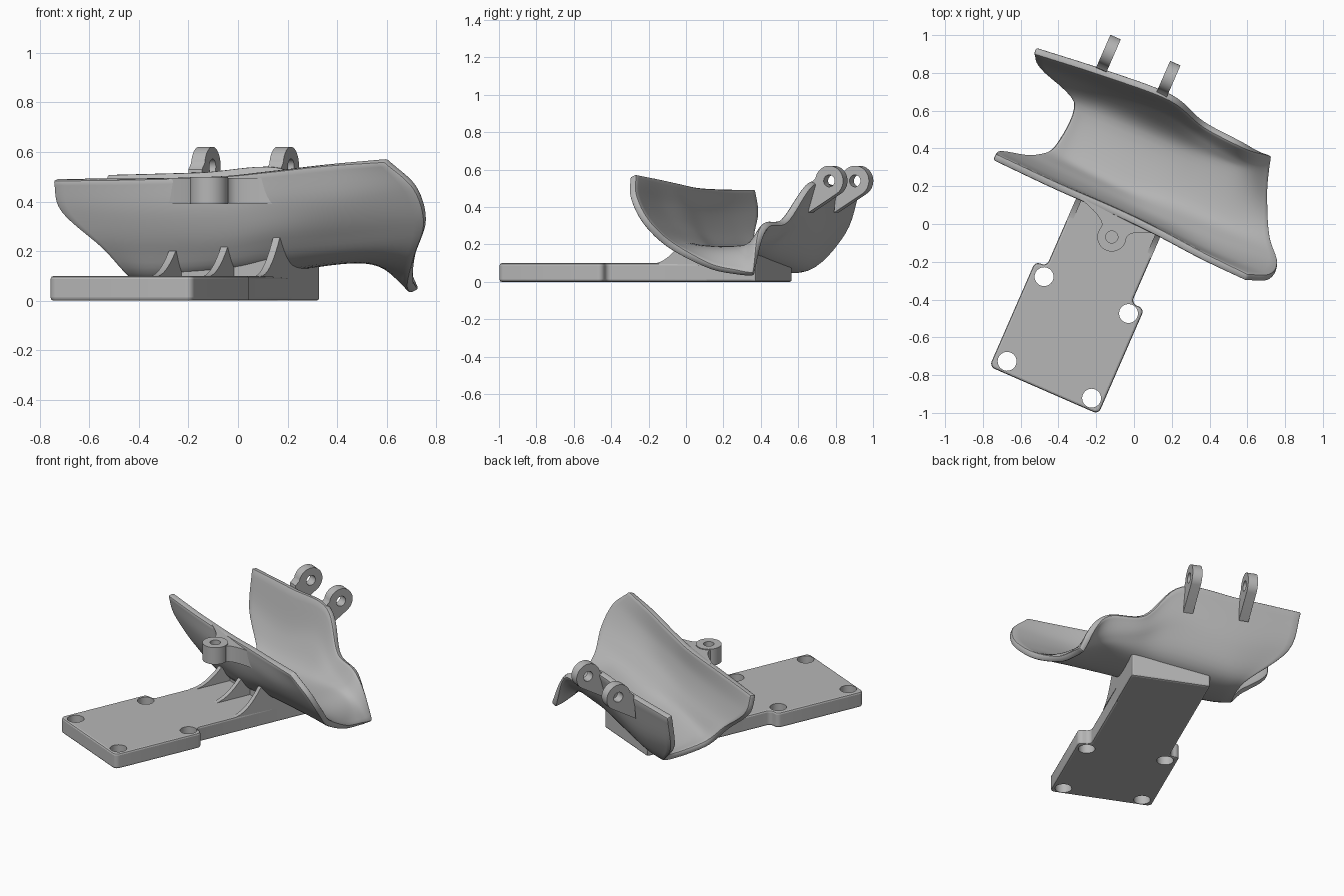
import bpy, bmesh, math
from mathutils import Vector, Matrix
from mathutils.bvhtree import BVHTree

cube = bpy.data.objects.get("Cube")
if cube:
    bpy.data.objects.remove(cube)

GREY = (0.47, 0.47, 0.47, 1)
grey = bpy.data.materials.new("light_grey")
grey.use_nodes = True
grey.diffuse_color = GREY
grey.node_tree.nodes["Principled BSDF"].inputs["Base Color"].default_value = GREY

# Parts are laid out square to the base plate, then turned into place
TURN = Matrix.Rotation(math.radians(-23.57), 4, "Z")


def finish(name, bm):
    bmesh.ops.transform(bm, matrix=TURN, verts=bm.verts)
    mesh = bpy.data.meshes.new(name)
    bm.to_mesh(mesh)
    bm.free()
    mesh.materials.append(grey)
    obj = bpy.data.objects.new(name, mesh)
    bpy.context.collection.objects.link(obj)
    return obj


def activate(obj):
    bpy.ops.object.select_all(action="DESELECT")
    obj.select_set(True)
    bpy.context.view_layer.objects.active = obj


def modify(obj, kind, **settings):
    activate(obj)
    mod = obj.modifiers.new(kind.lower(), kind)
    for key, value in settings.items():
        setattr(mod, key, value)
    bpy.ops.object.modifier_apply(modifier=mod.name)


def soften(obj, width):
    modify(obj, "BEVEL", width=width, segments=2, limit_method="ANGLE",
           angle_limit=math.radians(45))


def smooth(obj, angle=35):
    activate(obj)
    bpy.ops.object.shade_smooth_by_angle(angle=math.radians(angle))


def flat(a, b, c):
    return Vector((a, b, c))


def upright(a, b, c):
    return Vector((c, a, b))


def prism(name, outline, low, high, place=flat, corner=0):
    """Extrude an outline; optionally round the free corners at the front."""
    bm = bmesh.new()
    rings = [[bm.verts.new(place(a, b, c)) for a, b in outline] for c in (low, high)]
    bm.faces.new(rings[0])
    bm.faces.new(rings[1])
    n = len(outline)
    for i in range(n):
        k = (i + 1) % n
        bm.faces.new((rings[0][i], rings[0][k], rings[1][k], rings[1][i]))
    if corner:
        posts = [e for e in bm.edges
                 if (e.verts[0].co - e.verts[1].co).xy.length < 0.001
                 and e.verts[0].co.y < 0]
        bmesh.ops.bevel(bm, geom=posts, offset=corner, segments=5,
                        profile=0.5, affect="EDGES")
    bmesh.ops.recalc_face_normals(bm, faces=bm.faces)
    return finish(name, bm)


def arc(a, b, radius, start=0, end=360, steps=32):
    count = steps + (end - start < 360)
    angles = [math.radians(start + (end - start) * i / steps) for i in range(count)]
    return [(a + radius * math.cos(t), b + radius * math.sin(t)) for t in angles]


def drill(obj, a, b, radius, low, high, place=flat):
    cutter = prism("cutter", arc(a, b, radius), low, high, place)
    modify(obj, "BOOLEAN", object=cutter, operation="DIFFERENCE", solver="EXACT")
    bpy.data.objects.remove(cutter)


def spline(points, steps):
    """Smooth curve through the given points."""
    p = [2 * points[0] - points[1]] + points + [2 * points[-1] - points[-2]]
    out = []
    for i in range(1, len(p) - 2):
        for s in range(steps):
            t = s / steps
            out.append(p[i] + 0.5 * t * (p[i + 1] - p[i - 1]
                       + t * (2 * p[i - 1] - 5 * p[i] + 4 * p[i + 1] - p[i + 2]
                              + t * (3 * (p[i] - p[i + 1]) + p[i + 2] - p[i - 1]))))
    return out + [points[-1]]


# Curved trough: outer cross-sections from end to end, front rim to back rim, in hundredths
SECTIONS = [
    [(-82, 1, 48.5), (-80, 4, 36), (-64, 9, 21), (-55, 20, 8), (-55, 48, 6), (-79, 59, 26), (-85, 65, 50)],
    [(-45, 0, 49), (-45, 2, 35), (-43, 8, 20), (-42, 18, 8), (-42, 47, 6), (-45, 61, 22), (-46, 69, 51)],
    [(-10, 0, 50), (-10, 1, 36), (-10, 7, 21), (-10, 18, 11), (-10, 48, 11), (-10, 63, 30), (-9, 71, 52)],
    [(14, -1, 52), (14, 1, 38), (14, 7, 25), (14, 20, 14), (14, 46, 14), (13, 58, 22), (12, 65, 32)],
    [(40, -3, 54.5), (42, 0, 40), (42, 8, 27), (42, 20, 17), (38, 45, 15), (36, 55, 18), (36, 63, 28)],
    [(66, -4, 56), (77, 1, 45), (78, 9, 31), (69, 20, 18), (58, 38, 7), (52, 53, 3.5), (49, 61, 3)],
]
rows = [spline([Vector(p) / 100 for p in section], 6) for section in SECTIONS]
columns = [spline(list(line), 8) for line in zip(*rows)]
bm = bmesh.new()
grid = [[bm.verts.new(p) for p in line] for line in columns]
for near, far in zip(grid, grid[1:]):
    for i in range(len(near) - 1):
        bm.faces.new((near[i], near[i + 1], far[i + 1], far[i]))
underside = BVHTree.FromBMesh(bm)
trough = finish("trough", bm)
modify(trough, "SOLIDIFY", thickness=0.04, offset=1)
soften(trough, 0.011)
smooth(trough)

# Base plate with a narrow neck and four screw holes
LEFT, RIGHT = -0.335, 0.155
plate = prism("base_plate", [(-0.4, -0.998), (0.23, -0.998), (0.23, -0.39), (RIGHT, -0.39),
                             (RIGHT, 0.2), (LEFT, 0.2), (LEFT, -0.39), (-0.4, -0.39)],
              0, 0.1, corner=0.03)
soften(plate, 0.012)
for a in (-0.325, 0.163):
    for b in (-0.935, -0.446):
        drill(plate, a, b, 0.05, -0.1, 0.2)
smooth(plate, 20)

# Support block whose top follows the underside of the trough
bm = bmesh.new()
N = 10
grid = []
for i in range(N + 1):
    line = []
    for j in range(N + 1):
        a = LEFT + (RIGHT - LEFT) * i / N
        b = 0.13 + 0.345 * j / N
        hit = underside.ray_cast(Vector((a, b, -1)), Vector((0, 0, 1)))[0]
        line.append(bm.verts.new((a, b, hit.z + 0.015)))
    grid.append(line)
for near, far in zip(grid, grid[1:]):
    for i in range(N):
        bm.faces.new((near[i], far[i], far[i + 1], near[i + 1]))
lower = bmesh.ops.extrude_face_region(bm, geom=bm.faces[:])["geom"]
for v in lower:
    if isinstance(v, bmesh.types.BMVert):
        v.co.z = 0
bmesh.ops.recalc_face_normals(bm, faces=bm.faces)
block = finish("support_block", bm)
soften(block, 0.012)
smooth(block, 20)

# Three concave gussets between the neck and the trough
for side, a, height in (("right", -0.32, 0.2), ("middle", -0.09, 0.22), ("left", 0.14, 0.26)):
    curve = [(-0.13 + 0.2 * f / 8, 0.098 + (height - 0.098) * (f / 8) ** 2) for f in range(9)]
    smooth(prism(side + "_gusset", curve + [(0.09, height), (0.19, 0.09)],
                 a - 0.015, a + 0.015, upright))

# Screw boss on the front wall, blended in by a flared web
boss = prism("screw_boss", arc(-0.08, -0.11, 0.077), 0.39, 0.5)
drill(boss, -0.08, -0.11, 0.032, 0.42, 0.6)
smooth(boss)
flare = []
for f in range(7):
    rise = (1 - f / 6) ** 2
    flare.append((0.072 + 0.165 * rise, 0.01 - 0.09 * f / 6))
right_side = [(-0.08 + w, b) for w, b in [(0.237, 0.025)] + flare]
left_side = [(-0.16 - a, b) for a, b in reversed(right_side)]
web = prism("boss_web", right_side + left_side, 0.392, 0.495)
drill(web, -0.08, -0.11, 0.04, 0.3, 0.6)
smooth(web)

# Pair of pierced lugs on the back wall
for side, a in (("right", -0.485), ("left", -0.14)):
    lug = prism(side + "_lug", arc(0.787, 0.54, 0.081, -56, 170) + [(0.68, 0.53), (0.665, 0.37)],
                a - 0.03, a + 0.03, upright)
    drill(lug, 0.787, 0.54, 0.032, a - 0.1, a + 0.1, upright)
    smooth(lug)
